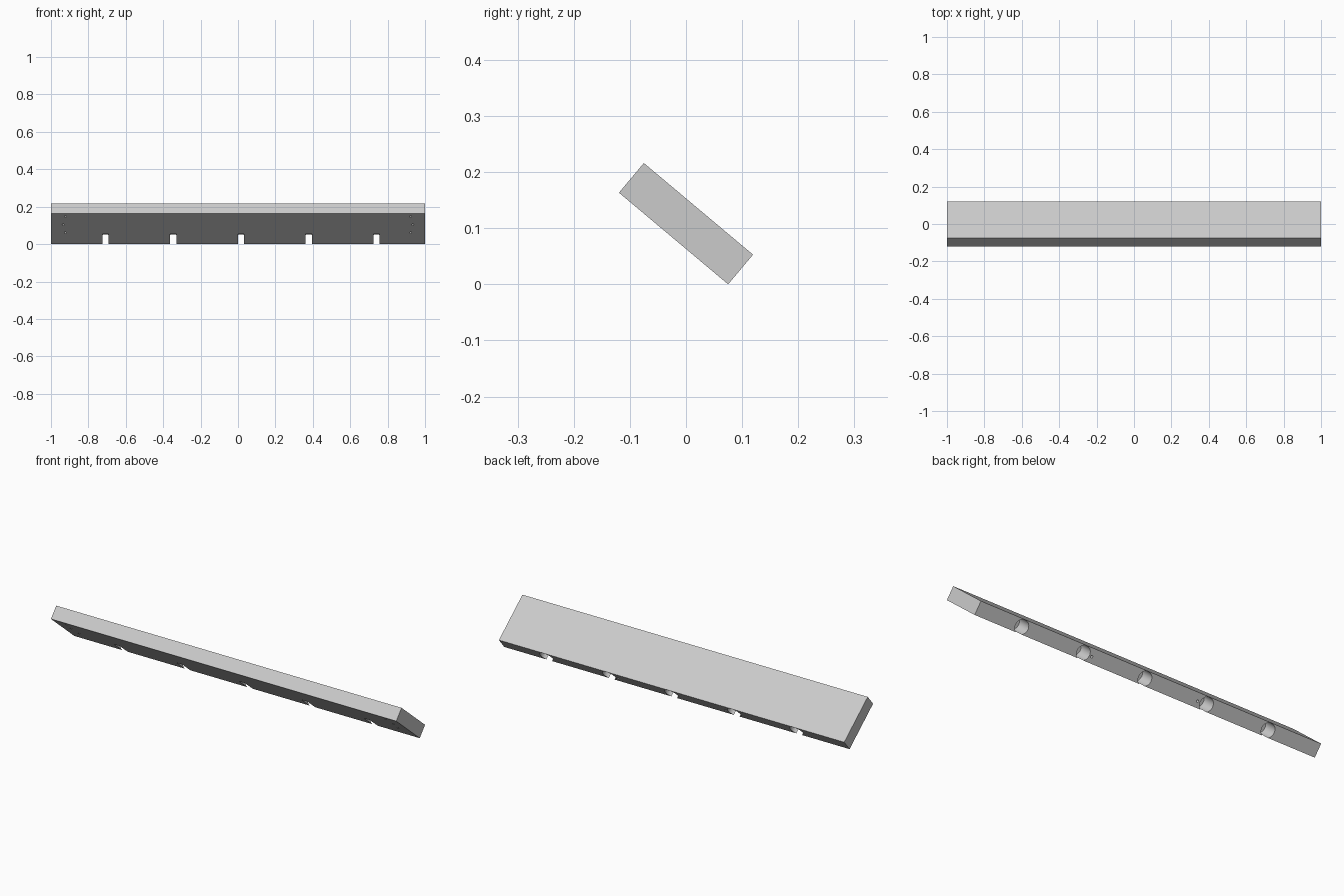
import bpy, bmesh, math
from mathutils import Matrix, Vector

cube = bpy.data.objects.get("Cube")
if cube:
    bpy.data.objects.remove(cube, do_unlink=True)

LENGTH, WIDTH, THICK = 2.0, 0.254, 0.069
TILT = math.radians(-40)
END, UNDER = WIDTH / 2, -THICK / 2

grey = bpy.data.materials.new("light_grey")
grey.use_nodes = True
colour = (0.6, 0.6, 0.6, 1)
grey.diffuse_color = colour
grey.node_tree.nodes["Principled BSDF"].inputs["Base Color"].default_value = colour


def make_object(name, bm):
    mesh = bpy.data.meshes.new(name)
    bm.to_mesh(mesh)
    bm.free()
    mesh.materials.append(grey)
    obj = bpy.data.objects.new(name, mesh)
    bpy.context.collection.objects.link(obj)
    return obj


def drill(bm, mouth, axis, radius, depth, sides):
    """Cylinder that sinks into the board along -axis from its mouth."""
    over = 0.02
    axis = Vector(axis)
    middle = Vector(mouth) + axis * (over - depth) / 2
    turn = axis.to_track_quat('Z', 'Y').to_matrix().to_4x4()
    bmesh.ops.create_cone(bm, cap_ends=True, segments=sides, radius1=radius,
                          radius2=radius, depth=depth + over,
                          matrix=Matrix.Translation(middle) @ turn)


# Plank
bm = bmesh.new()
bmesh.ops.create_cube(bm, size=1, matrix=Matrix.Diagonal((LENGTH, WIDTH, THICK, 1)))
board = make_object("tilted_board", bm)

# Large rod holes along the lower edge, breaking through the underside
bm = bmesh.new()
for i in range(-2, 3):
    drill(bm, (0.016 + 0.362 * i, END, UNDER + 0.032), (0, 1, 0), 0.036, 0.085, 48)

# Small pin holes in the lower edge
for x in (-0.295, 0.328):
    drill(bm, (x, END, UNDER + 0.03), (0, 1, 0), 0.006, 0.03, 16)

# Three screw holes at each end of the underside
for side in (-1, 1):
    for x, up in ((0.923, 0.095), (0.934, 0.162), (0.923, 0.23)):
        drill(bm, (side * x, END - up, UNDER), (0, 0, -1), 0.006, 0.03, 16)
cutter = make_object("hole_cutter", bm)
cutter.hide_render = True

# Cut the holes
bpy.ops.object.select_all(action='DESELECT')
board.select_set(True)
bpy.context.view_layer.objects.active = board
cut = board.modifiers.new("holes", 'BOOLEAN')
cut.operation = 'DIFFERENCE'
cut.solver = 'EXACT'
cut.object = cutter
bpy.ops.object.modifier_apply(modifier=cut.name)
bpy.data.objects.remove(cutter, do_unlink=True)
bpy.ops.object.shade_smooth_by_angle(angle=math.radians(30))

# Lean the board and rest its lower edge on the ground
height = WIDTH * math.sin(-TILT) + THICK * math.cos(TILT)
board.rotation_euler.x = TILT
board.location.z = height / 2
